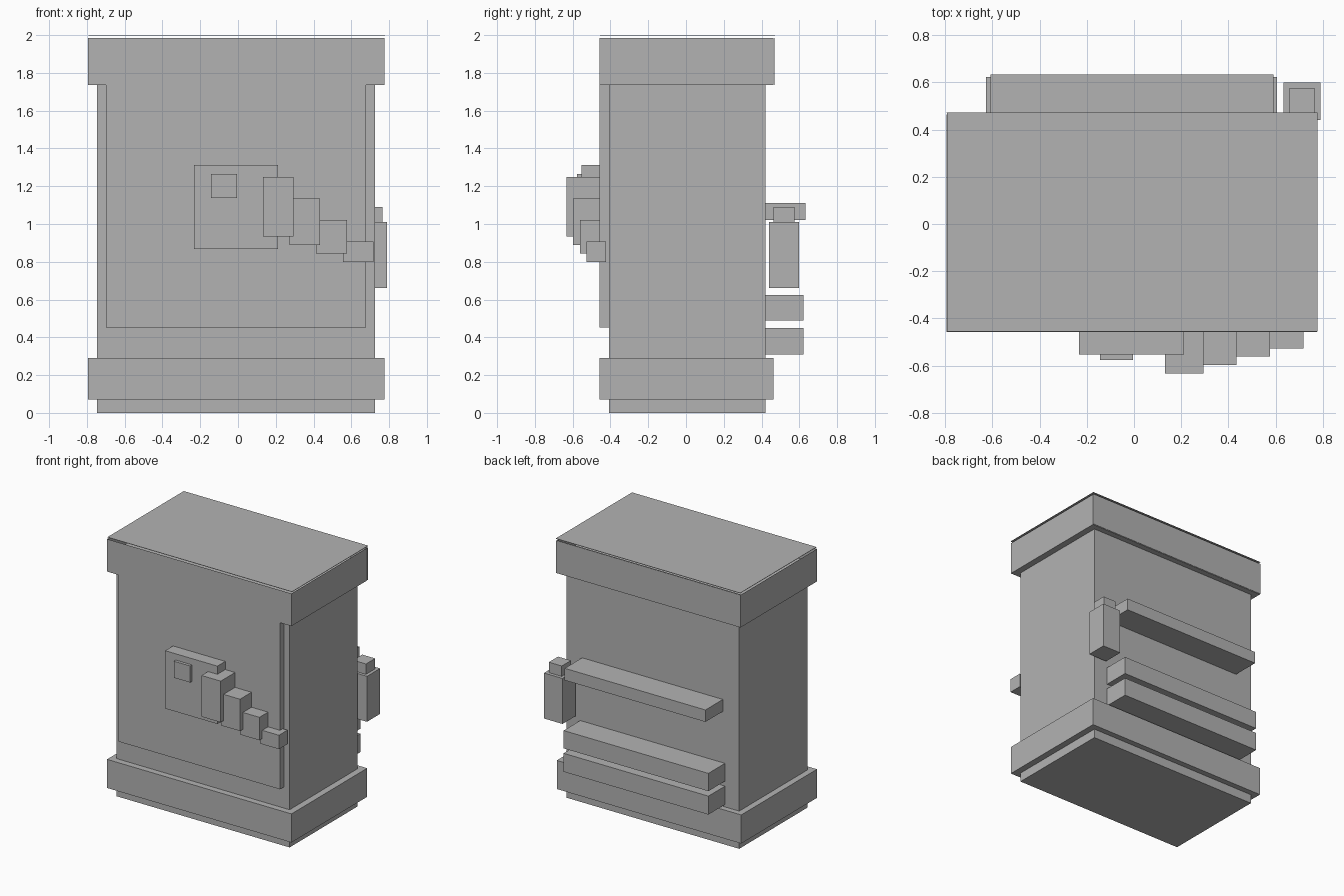
import bpy
import bmesh
from mathutils import Vector

default = bpy.data.objects.get("Cube")
if default:
    bpy.data.objects.remove(default, do_unlink=True)

grey = bpy.data.materials.new("plain grey")
grey.use_nodes = True
colour = (0.45, 0.45, 0.45, 1.0)
grey.diffuse_color = colour
grey.node_tree.nodes["Principled BSDF"].inputs["Base Color"].default_value = colour


def box(name, x, y, z, open_top=False):
    """Box spanning the given (low, high) range on each axis."""
    bm = bmesh.new()
    bmesh.ops.create_cube(bm, size=1.0)
    if open_top:
        top = [f for f in bm.faces if f.normal.z > 0.5]
        bmesh.ops.delete(bm, geom=top, context='FACES_ONLY')
    spans = (x, y, z)
    bmesh.ops.scale(bm, vec=Vector([b - a for a, b in spans]), verts=bm.verts)
    bmesh.ops.translate(bm, vec=Vector([(a + b) / 2 for a, b in spans]), verts=bm.verts)
    mesh = bpy.data.meshes.new(name)
    bm.to_mesh(mesh)
    bm.free()
    mesh.materials.append(grey)
    obj = bpy.data.objects.new(name, mesh)
    bpy.context.collection.objects.link(obj)
    return obj


# Main cabinet, base band and raised front panel
rim_x, rim_y = (-0.795, 0.775), (-0.457, 0.464)
front = rim_y[0]
back = 0.42
box("body", (-0.747, 0.725), (-0.408, back), (0, 1.9))
box("base_band", rim_x, rim_y, (0.07, 0.29))
box("front_panel", (-0.698, 0.678), (front, -0.4), (0.453, 1.75))

# Cap: open band with a loose lid sheet and back sheet
box("cap_band", rim_x, rim_y, (1.735, 1.985), open_top=True)
box("cap_lid", (-0.792, 0.778), (-0.455, 0.472), (1.997, 2.0))
box("cap_back", rim_x, (0.469, 0.472), (1.735, 1.985))

# Square plate with a small button
box("front_plate", (-0.233, 0.212), (-0.553, front), (0.868, 1.313))
box("front_button", (-0.143, -0.005), (-0.576, -0.55), (1.138, 1.265))

# Descending row of blocks: left edge, depth, bottom, top
steps = [(0.132, -0.632, 0.933, 1.25),
         (0.272, -0.597, 0.89, 1.135),
         (0.413, -0.562, 0.843, 1.02)]
for i, (x, y, low, high) in enumerate(steps):
    box(f"step_block_{i + 1}", (x, x + 0.163), (y, front), (low, high))
box("step_block_4", (0.555, 0.718), (-0.528, -0.424), (0.8, 0.907))

# Rear rails
box("upper_rail", (-0.608, 0.59), (back, 0.632), (1.02, 1.112))
for name, low, high in (("middle_rail", 0.488, 0.625), ("lower_rail", 0.308, 0.45)):
    box(name, (-0.626, 0.606), (back, 0.622), (low, high))

# Bottle-shaped canister at the rear corner
box("canister", (0.632, 0.79), (0.44, 0.599), (0.66, 1.01))
box("canister_cap", (0.656, 0.766), (0.462, 0.574), (1.01, 1.09))
